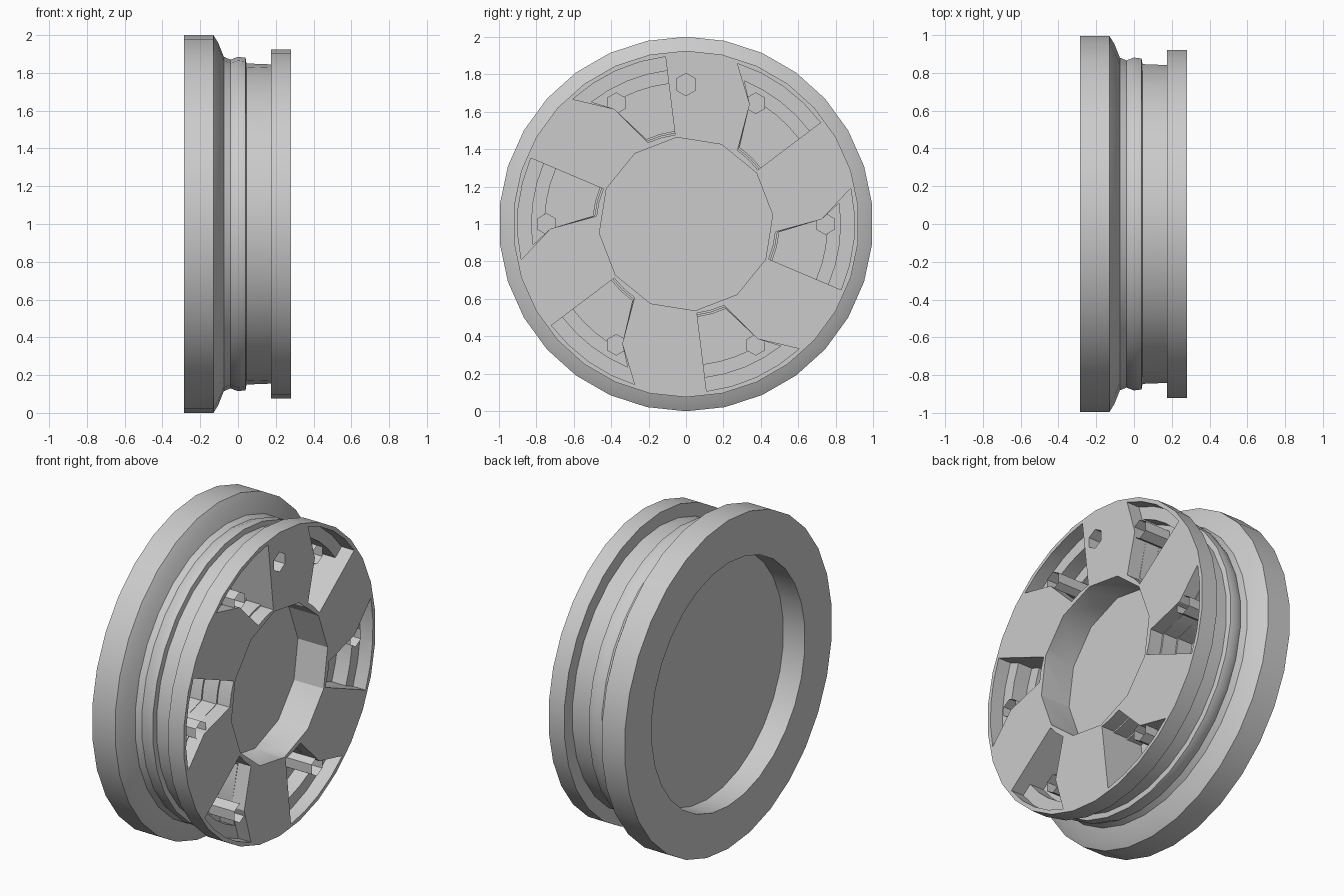
import bpy, bmesh, math
from math import radians, cos, sin

cube = bpy.data.objects.get("Cube")
if cube:
    bpy.data.objects.remove(cube, do_unlink=True)

grey = bpy.data.materials.new("plain grey")
grey.use_nodes = True
grey.diffuse_color = (0.6, 0.6, 0.6, 1)
grey.node_tree.nodes["Principled BSDF"].inputs["Base Color"].default_value = (0.6, 0.6, 0.6, 1)

PEG_RADIUS = 0.745


def make_object(name, bm):
    bmesh.ops.recalc_face_normals(bm, faces=bm.faces)
    mesh = bpy.data.meshes.new(name)
    bm.to_mesh(mesh)
    bm.free()
    mesh.materials.append(grey)
    obj = bpy.data.objects.new(name, mesh)
    bpy.context.collection.objects.link(obj)
    return obj


def polar(x, radius, degrees):
    """Point on the wheel, whose axle runs along x."""
    a = radians(degrees)
    return (x, radius * cos(a), 1 + radius * sin(a))


def prism(bm, outline, x0, x1):
    """Extrude a polar outline along the axle; returns the outer cap."""
    near = [bm.verts.new(polar(x0, r, a)) for r, a in outline]
    far = [bm.verts.new(polar(x1, r, a)) for r, a in outline]
    bm.faces.new(near)
    cap = bm.faces.new(far)
    n = len(near)
    for i in range(n):
        j = (i + 1) % n
        bm.faces.new((near[i], near[j], far[j], far[i]))
    return cap


def cut(target, outline, x0, x1):
    bm = bmesh.new()
    prism(bm, outline, x0, x1)
    cutter = make_object("cutter", bm)
    cutter.hide_render = True
    mod = target.modifiers.new("cut", 'BOOLEAN')
    mod.operation, mod.solver, mod.object = 'DIFFERENCE', 'EXACT', cutter
    bpy.context.view_layer.objects.active = target
    bpy.ops.object.modifier_apply(modifier=mod.name)
    bpy.data.objects.remove(cutter, do_unlink=True)


def hexagon(angle, size):
    """Polar outline of a small hexagon centred on the peg circle."""
    cy, cz = PEG_RADIUS * cos(radians(angle)), PEG_RADIUS * sin(radians(angle))
    points = []
    for k in range(6):
        t = radians(60 * k + 30)
        y, z = cy + size * cos(t), cz + size * sin(t)
        points.append((math.hypot(y, z), math.degrees(math.atan2(z, y))))
    return points


# Wheel body: revolved profile with flange, tread, groove and outer lip
profile = [(-0.14, 0), (-0.14, 0.74), (-0.285, 0.74), (-0.285, 1), (-0.13, 1),
           (-0.105, 0.96), (-0.075, 0.885), (-0.04, 0.87), (0.0, 0.885), (0.04, 0.88),
           (0.045, 0.85), (0.175, 0.845), (0.175, 0.925), (0.28, 0.925), (0.28, 0)]
SEGMENTS = 30
bm = bmesh.new()
rings = []
for x, r in profile:
    count = SEGMENTS if r else 1
    rings.append([bm.verts.new(polar(x, r, 90 + 360 * k / SEGMENTS)) for k in range(count)])
for a, b in zip(rings, rings[1:]):
    for k in range(SEGMENTS):
        j = (k + 1) % SEGMENTS
        if len(a) == 1:
            bm.faces.new((a[0], b[k], b[j]))
        elif len(b) == 1:
            bm.faces.new((a[k], a[j], b[0]))
        else:
            bm.faces.new((a[k], a[j], b[j], b[k]))
wheel = make_object("wheel_body", bm)

# Hub recess
cut(wheel, [(0.465, 30 * k + 6) for k in range(12)], 0.08, 0.32)


# Stepped pockets between the spokes
def pocket_outline(angle, inner, outer, low):
    high = 3 + 11 * (outer - PEG_RADIUS) / 0.185
    arc = [(outer, angle + low + (high - low) * k / 4) for k in range(5)]
    mid = [(PEG_RADIUS - 0.02, angle + 2)]
    return arc + mid + [(inner, angle - 5), (inner, angle - 14), (inner, angle + low)]


for k in range(6):
    low = -23
    for inner, outer, floor in ((0.48, 0.9, 0.195), (0.49, 0.825, 0.1), (0.5, 0.755, 0.0)):
        cut(wheel, pocket_outline(60 * k, inner, outer, low), floor, 0.32)

# Valve hole in the top spoke
cut(wheel, hexagon(90, 0.06), 0.02, 0.32)

# Hollow hexagonal pegs
bm = bmesh.new()
for k in range(6):
    cap = prism(bm, hexagon(60 * k, 0.058), -0.01, 0.272)
    bmesh.ops.inset_region(bm, faces=[cap], thickness=0.012)
    for v in cap.verts:
        v.co.x -= 0.12
pegs = make_object("wheel_pegs", bm)

for obj in (wheel, pegs):
    bpy.ops.object.select_all(action='DESELECT')
    obj.select_set(True)
    bpy.context.view_layer.objects.active = obj
    bpy.ops.object.shade_smooth_by_angle(angle=radians(30))
